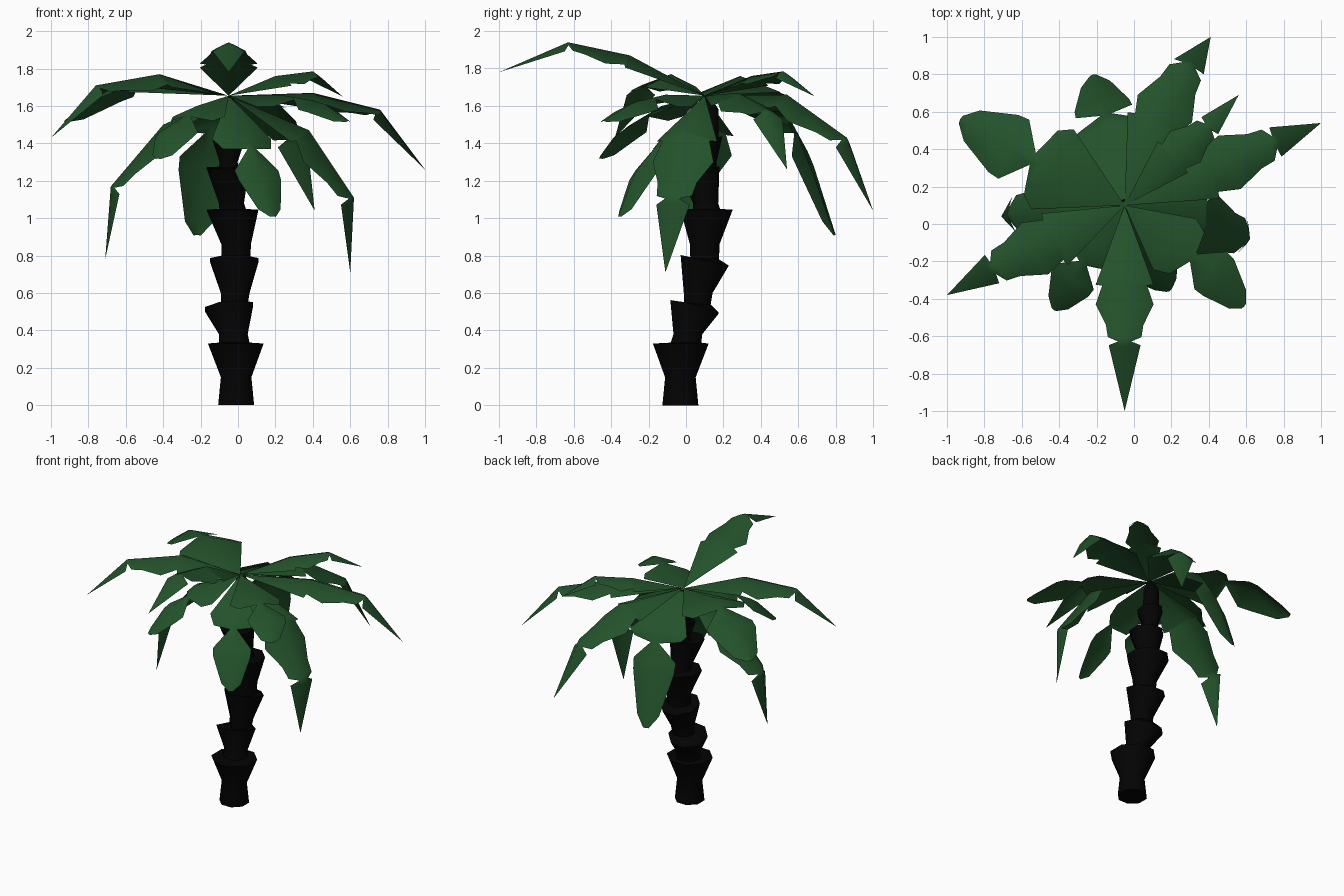
import bpy, bmesh, math
from mathutils import Vector


def material(name, rgb):
    m = bpy.data.materials.new(name)
    m.diffuse_color = (*rgb, 1)
    return m


BARK = material("bark", (0.001, 0.001, 0.0012))
GREEN = material("leaf_green", (0.017, 0.085, 0.024))
CROWN = Vector((-0.05, 0.10, 1.655))


def finish(bm, name, mat, angle):
    me = bpy.data.meshes.new(name)
    bm.to_mesh(me)
    bm.free()
    me.materials.append(mat)
    ob = bpy.data.objects.new(name, me)
    bpy.context.collection.objects.link(ob)
    bpy.ops.object.select_all(action='DESELECT')
    ob.select_set(True)
    bpy.context.view_layer.objects.active = ob
    bpy.ops.object.shade_smooth_by_angle(angle=math.radians(angle))
    return ob


# Trunk: stacked flared collars, each ring is x, y, z, radius, y tilt, x tilt
RINGS = [
    (-0.01, -0.03, 0.00, 0.100, 0, 0), (-0.01, -0.03, 0.15, 0.085, 0, 0),
    (-0.012, -0.028, 0.33, 0.155, 0, 0), (-0.02, 0.00, 0.335, 0.085, 0, 0),
    (-0.025, 0.01, 0.38, 0.080, 0, 0),
    (-0.048, 0.045, 0.525, 0.133, -0.25, 0.1), (-0.02, 0.06, 0.54, 0.075, 0, 0),
    (-0.015, 0.065, 0.60, 0.080, 0, 0),
    (-0.02, 0.10, 0.775, 0.134, -0.22, 0), (-0.01, 0.10, 0.78, 0.080, 0, 0),
    (-0.01, 0.10, 0.86, 0.082, 0, 0),
    (-0.03, 0.11, 1.045, 0.145, 0, 0), (-0.03, 0.11, 1.05, 0.075, 0, 0),
    (-0.035, 0.105, 1.08, 0.070, 0, 0),
    (-0.055, 0.065, 1.27, 0.118, 0.05, 0), (-0.05, 0.11, 1.27, 0.055, 0, 0),
    (-0.05, 0.115, 1.30, 0.050, 0, 0),
    (-0.05, 0.11, 1.42, 0.088, 0.2, 0), (-0.05, 0.12, 1.43, 0.055, 0, 0),
    (-0.05, 0.125, 1.58, 0.052, 0, 0), (-0.05, 0.11, 1.65, 0.02, 0, 0),
]
N = 8
bm = bmesh.new()
loops = []
for x, y, z, r, ty, tx in RINGS:
    loop = []
    for i in range(N):
        a = math.tau * (i + 0.5) / N
        dx, dy = r * 1.04 * math.cos(a), r * 1.04 * math.sin(a)
        loop.append(bm.verts.new((x + dx, y + dy, z + ty * dy + tx * dx)))
    loops.append(loop)
for lo, hi in zip(loops, loops[1:]):
    for i in range(N):
        j = (i + 1) % N
        bm.faces.new((lo[i], lo[j], hi[j], hi[i]))
bm.faces.new(loops[0][::-1])
bm.faces.new(loops[-1])
finish(bm, "trunk", BARK, 50)

# Frond outlines: (position along the three-part spine, half width)
POINTED = [(0, 0), (1.0, 0.155), (1.03, 0.12), (1.35, 0.155), (1.7, 0.10),
           (1.93, 0.09), (2.0, 0.035), (2.07, 0.085), (3, 0)]
BLUNT = [(0, 0), (1.0, 0.21), (1.3, 0.17), (1.42, 0.03), (1.85, 0.155),
         (2.1, 0.15), (2.8, 0.08), (3, 0.02)]

# Fronds: two spine points, tip, outline, width scale
FRONDS = {
    "front": ((-.05, -.30, 1.87), (-.05, -.63, 1.94), (-.05, -1.0, 1.78), POINTED, 1.0),
    "left_front": ((-.42, -.08, 1.77), (-.76, -.24, 1.71), (-1.0, -.38, 1.43), POINTED, 1.0),
    "left_back": ((-.43, .29, 1.76), (-.70, .43, 1.70), (-.93, .56, 1.52), BLUNT, 1.15),
    "back_left": ((-.13, .54, 1.56), (-.18, .67, 1.32), (-.22, .80, .91), BLUNT, 1.0),
    "back_right": ((.12, .54, 1.66), (.30, .86, 1.43), (.41, 1.0, 1.04), POINTED, 1.05),
    "right_back_short": ((.20, .35, 1.76), (.40, .52, 1.785), (.56, .69, 1.65), POINTED, 0.75),
    "right": ((.40, .28, 1.67), (.76, .44, 1.58), (1.0, .54, 1.26), POINTED, 1.0),
    "right_drooping": ((.38, -.01, 1.47), (.62, -.08, 1.11), (.60, -.11, .71), POINTED, 1.1),
    "right_front": ((.22, -.11, 1.66), (.45, -.28, 1.62), (.59, -.44, 1.52), BLUNT, 0.85),
    "front_drooping": ((.04, -.09, 1.47), (.13, -.27, 1.25), (.19, -.36, 1.01), BLUNT, 0.85),
    "front_left": ((-.22, -.13, 1.60), (-.35, -.33, 1.48), (-.43, -.46, 1.32), BLUNT, 0.8),
    "left_drooping": ((-.40, .08, 1.50), (-.68, .05, 1.17), (-.71, .04, .78), POINTED, 1.1),
}


def frond(name, a, b, tip, outline, scale):
    """Roof-folded leaf that follows a bent spine."""
    pts = [CROWN, Vector(a), Vector(b), Vector(tip)]
    flat = pts[3] - pts[0]
    flat.z = 0
    side = flat.normalized().cross(Vector((0, 0, 1)))
    fold = 0.45 if outline is POINTED else 0.36

    def at(u):
        k = min(int(u), 2)
        return pts[k].lerp(pts[k + 1], u - k)

    bm = bmesh.new()
    rows = []
    for u, w in outline:
        p = at(u)
        along = (at(min(u + 0.3, 3)) - at(max(u - 0.3, 0))).normalized()
        up = side.cross(along).normalized()
        w *= scale
        rows.append([bm.verts.new(p + side * s * w - up * abs(s) * w * fold)
                     for s in (-1, 0, 1)])
    for r0, r1 in zip(rows, rows[1:]):
        for i in (0, 1):
            bm.faces.new((r0[i], r0[i + 1], r1[i + 1], r1[i]))
    bmesh.ops.remove_doubles(bm, verts=bm.verts, dist=0.0005)
    bmesh.ops.triangulate(bm, faces=bm.faces)
    finish(bm, name + "_frond", GREEN, 60)


for name, spec in FRONDS.items():
    frond(name, *spec)
